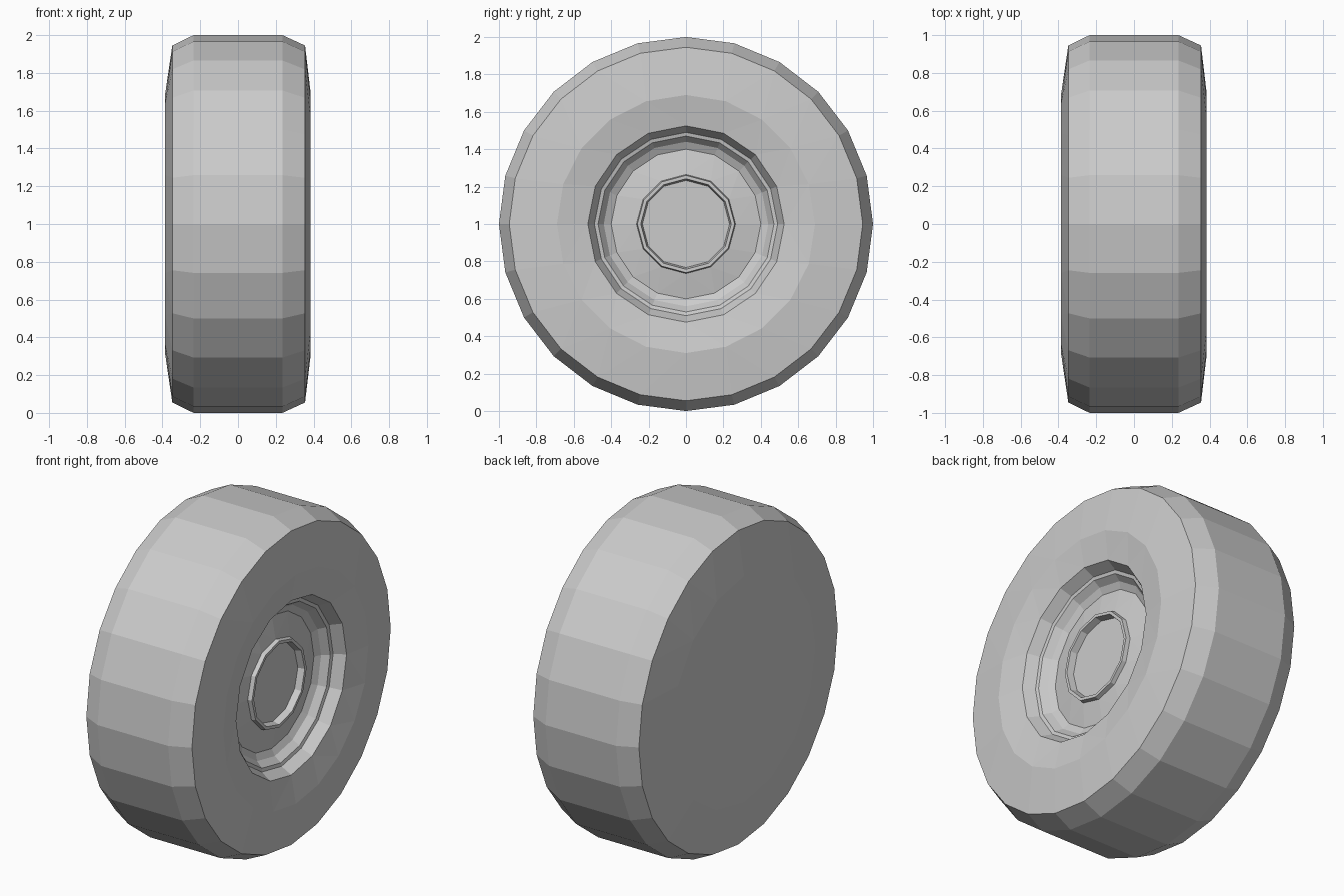
import bpy, bmesh
from math import sin, cos, tau

if "Cube" in bpy.data.objects:
    bpy.data.objects.remove(bpy.data.objects["Cube"])


def ring(bm, x, r, n):
    return [bm.verts.new((x, r * sin(tau * i / n), 1 + r * cos(tau * i / n))) for i in range(n)]


def stitch(bm, a, b):
    # Join two rings; equal counts give quads, unequal counts give triangles
    na, nb = len(a), len(b)
    if na == nb:
        for i in range(na):
            j = (i + 1) % na
            bm.faces.new((a[i], a[j], b[j], b[i]))
        return
    i = j = 0
    while i < na or j < nb:
        if j >= nb or (i < na and (i + 0.5) / na <= (j + 0.5) / nb):
            bm.faces.new((a[i % na], a[(i + 1) % na], b[j % nb]))
            i += 1
        else:
            bm.faces.new((a[i % na], b[(j + 1) % nb], b[j % nb]))
            j += 1


def turned(name, profile, cap_start=False, cap_end=False):
    # Faceted revolved part about the x axis; profile = (x, radius, sides)
    bm = bmesh.new()
    rings = [ring(bm, *p) for p in profile]
    for a, b in zip(rings, rings[1:]):
        stitch(bm, a, b)
    if cap_start:
        bm.faces.new(rings[0])
    if cap_end:
        bm.faces.new(rings[-1])
    bmesh.ops.recalc_face_normals(bm, faces=bm.faces)
    # Make sure the surface faces outwards (+x on the right-hand cap)
    bm.faces.ensure_lookup_table()
    if cap_end and bm.faces[-1].normal.x < 0:
        bmesh.ops.reverse_faces(bm, faces=bm.faces)
    me = bpy.data.meshes.new(name)
    bm.to_mesh(me)
    bm.free()
    ob = bpy.data.objects.new(name, me)
    bpy.context.collection.objects.link(ob)
    return ob


# Wheel: plain inner side, tread, outer sidewall, stepped rim dish, hub cup
turned("wheel", [
    (-0.387, 0.68, 16),   # inner sidewall
    (-0.348, 0.945, 24),
    (-0.235, 1.0, 24),    # tread
    (0.235, 1.0, 24),
    (0.355, 0.945, 24),
    (0.385, 0.69, 20),    # outer sidewall
    (0.355, 0.525, 16),   # rim opening
    (0.29, 0.49, 16),
    (0.285, 0.47, 16),
    (0.245, 0.44, 16),
    (0.225, 0.40, 16),    # dish floor
    (0.25, 0.265, 12),    # hub lip
    (0.275, 0.26, 12),
    (0.275, 0.242, 12),
    (0.235, 0.233, 12),   # hub cap recess
], cap_start=True, cap_end=True)
